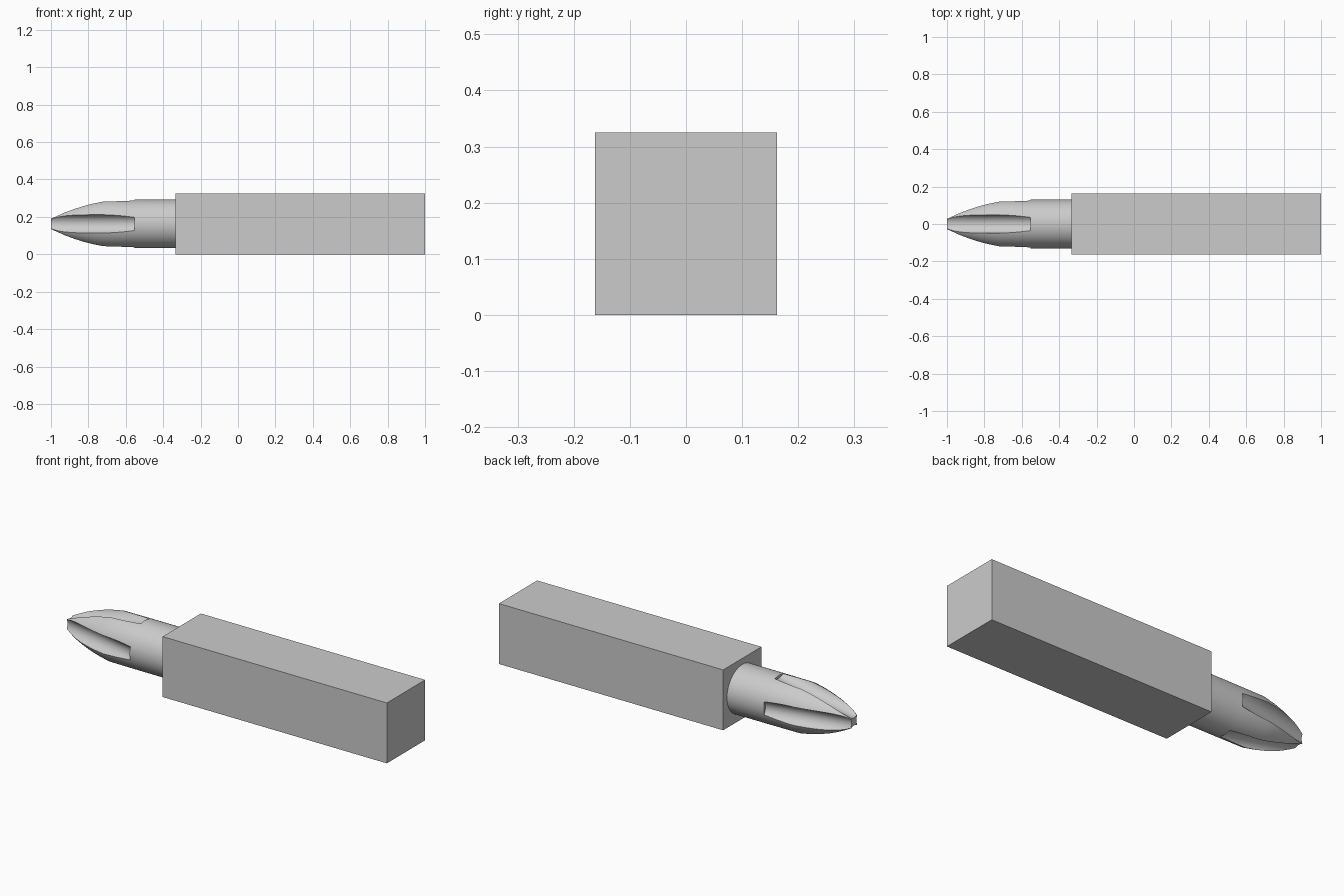
import bpy, bmesh, math
from mathutils import Matrix, Vector

cube = bpy.data.objects.get("Cube")
if cube:
    bpy.data.objects.remove(cube, do_unlink=True)

HALF = 0.1625        # half width of the square shank, also the axis height
SHOULDER = -0.335    # where the round neck meets the shank

steel = bpy.data.materials.new("steel grey")
steel.use_nodes = True
grey = (0.6, 0.6, 0.6, 1)
steel.diffuse_color = grey
steel.node_tree.nodes["Principled BSDF"].inputs["Base Color"].default_value = grey


def make_object(name, bm):
    bmesh.ops.recalc_face_normals(bm, faces=bm.faces)
    mesh = bpy.data.meshes.new(name)
    bm.to_mesh(mesh)
    bm.free()
    mesh.materials.append(steel)
    obj = bpy.data.objects.new(name, mesh)
    bpy.context.collection.objects.link(obj)
    return obj


def activate(obj):
    bpy.ops.object.select_all(action='DESELECT')
    obj.select_set(True)
    bpy.context.view_layer.objects.active = obj


def lathe(profile, segments):
    """Closed solid of revolution about the x axis from (x, radius) pairs."""
    bm = bmesh.new()
    rings = []
    for x, r in profile:
        angles = [2 * math.pi * i / segments for i in range(segments)]
        rings.append([bm.verts.new((x, r * math.cos(a), r * math.sin(a))) for a in angles])
    for a, b in zip(rings, rings[1:]):
        for i in range(segments):
            j = (i + 1) % segments
            bm.faces.new((a[i], a[j], b[j], b[i]))
    bm.faces.new(rings[0])
    bm.faces.new(rings[-1])
    return bm


# Square shank
bm = bmesh.new()
bmesh.ops.create_cube(bm, size=1)
bmesh.ops.scale(bm, vec=(1 - SHOULDER, 2 * HALF, 2 * HALF), verts=bm.verts)
bmesh.ops.translate(bm, vec=((1 + SHOULDER) / 2, 0, HALF), verts=bm.verts)
make_object("square_shank", bm)

# Round neck with a bullet-shaped tip
profile = [(-1, 0.037), (-0.97, 0.054), (-0.93, 0.073), (-0.88, 0.091),
           (-0.83, 0.106), (-0.78, 0.118), (-0.72, 0.129), (-0.56, 0.13),
           (SHOULDER, 0.13)]
bm = lathe(profile, 72)
bmesh.ops.translate(bm, vec=(0, 0, HALF), verts=bm.verts)
tip = make_object("fluted_tip", bm)

# Four round flutes, sloping in toward the point
inner, outer = Vector((-1, 0, 0.072)), Vector((-0.56, 0, 0.16))
direction = (outer - inner).normalized()
start = inner - direction * 0.15
tilt = -math.atan2(direction.z, direction.x)
for k in range(4):
    bm = lathe([(0, 0.05), ((outer - start).length, 0.05)], 48)
    place = (Matrix.Translation((0, 0, HALF))
             @ Matrix.Rotation(k * math.pi / 2, 4, 'X')
             @ Matrix.Translation(start)
             @ Matrix.Rotation(tilt, 4, 'Y'))
    bmesh.ops.transform(bm, matrix=place, verts=bm.verts)
    cutter = make_object("flute_cutter", bm)
    cutter.hide_render = True
    cut = tip.modifiers.new("flute", 'BOOLEAN')
    cut.operation = 'DIFFERENCE'
    cut.solver = 'EXACT'
    cut.object = cutter
    activate(tip)
    bpy.ops.object.modifier_apply(modifier=cut.name)
    bpy.data.objects.remove(cutter, do_unlink=True)

activate(tip)
bpy.ops.object.shade_smooth_by_angle(angle=math.radians(20))
